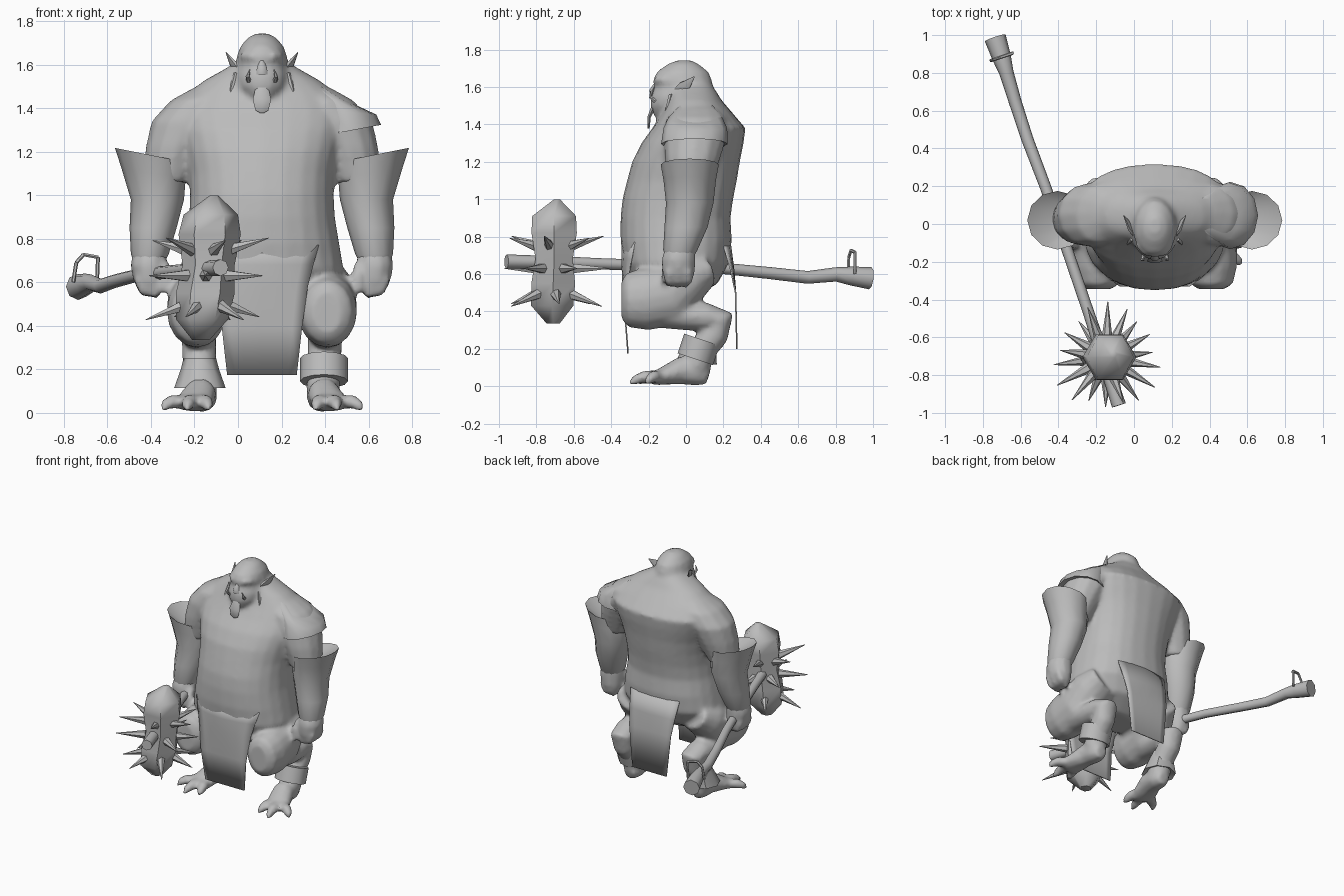
import bpy, bmesh, math
from mathutils import Vector

CX = 0.11  # symmetry plane of the body
mat = bpy.data.materials.new("clay_grey")
mat.diffuse_color = (0.5, 0.5, 0.5, 1)


def finish(name, bm, angle=45):
    bmesh.ops.recalc_face_normals(bm, faces=bm.faces)
    me = bpy.data.meshes.new(name)
    bm.to_mesh(me)
    bm.free()
    me.materials.append(mat)
    me.shade_smooth()
    me.set_sharp_from_angle(angle=math.radians(angle))
    ob = bpy.data.objects.new(name, me)
    bpy.context.collection.objects.link(ob)
    return ob


def loft(name, pts, n=12, flat=False, power=2.0, s=1, cx=CX, angle=45):
    """Skin rings (x, y, z, ra, rb[, tilt]); s = -1 mirrors about cx."""
    bm = bmesh.new()
    rings = []
    C = [Vector(p[:3]) for p in pts]
    for i, p in enumerate(pts):
        if flat:
            u, v = Vector((1, 0, 0)), Vector((0, 1, 0))
        else:
            t = (C[min(i + 1, len(C) - 1)] - C[max(i - 1, 0)]).normalized()
            ref = Vector((0, 1, 0)) if abs(t.x) > 0.85 else Vector((1, 0, 0))
            u = (ref - t * ref.dot(t)).normalized()
            v = t.cross(u)
        tilt = p[5] if len(p) > 5 else 0
        ring = []
        for k in range(n):
            a = 2 * math.pi * k / n
            c, q = math.cos(a), math.sin(a)
            ca = math.copysign(abs(c) ** (2 / power), c)
            qa = math.copysign(abs(q) ** (2 / power), q)
            w = C[i] + u * p[3] * ca + v * p[4] * qa + Vector((0, 0, tilt * c))
            ring.append(bm.verts.new((cx + s * w.x, w.y, w.z)))
        rings.append(ring)
    for a, b in zip(rings, rings[1:]):
        for k in range(n):
            j = (k + 1) % n
            bm.faces.new((a[k], a[j], b[j], b[k]))
    bm.faces.new(rings[0])
    bm.faces.new(rings[-1][::-1])
    return finish(name, bm, angle)


def stack(name, rows, **kw):
    """Horizontal sections (z, half width, front y, back y)."""
    return loft(name, [(0, (f + b) / 2, z, w, (b - f) / 2) for z, w, f, b in rows],
                flat=True, **kw)


def sheet(name, rows):
    """Hanging cloth: rows (z, half width, y, bend at the sides)."""
    bm = bmesh.new()
    cols = (-1, -0.75, -0.5, 0, 0.5, 0.75, 1)
    g = [[bm.verts.new((CX + c * w, y + bend * c * c, z)) for c in cols]
         for z, w, y, bend in rows]
    for a, b in zip(g, g[1:]):
        for k in range(len(cols) - 1):
            bm.faces.new((a[k], a[k + 1], b[k + 1], b[k]))
    ob = finish(name, bm)
    m = ob.modifiers.new("thickness", 'SOLIDIFY')
    m.thickness = 0.008
    m.offset = 0


body = []  # parts fused into one smooth skin


def flesh(*args, **kw):
    body.append(loft(*args, **kw))


# torso and head
body.append(stack("body", [
    (.47, .18, -.2, .04), (.55, .31, -.29, .17), (.66, .375, -.335, .23),
    (.78, .355, -.35, .245), (.9, .335, -.35, .238), (1.0, .33, -.34, .252),
    (1.1, .335, -.315, .272), (1.2, .355, -.288, .288), (1.3, .385, -.238, .308),
    (1.38, .40, -.18, .318), (1.46, .355, -.13, .25), (1.53, .26, -.1, .19),
    (1.58, .17, -.09, .16), (1.63, .09, -.08, .125)], n=24, power=2.3))
body.append(stack("head", [
    (1.42, .035, -.15, -.04), (1.455, .08, -.178, .04), (1.50, .12, -.192, .1),
    (1.55, .128, -.19, .13), (1.60, .114, -.168, .145), (1.63, .118, -.182, .142),
    (1.68, .102, -.158, .122), (1.722, .068, -.10, .07), (1.742, .03, -.05, .03)], n=16))
loft("nose", [(0, -.16, 1.62, .01, .01), (0, -.182, 1.58, .024, .016),
              (0, -.182, 1.555, .026, .012)], n=6, angle=60)
loft("beard", [(0, -.175, 1.49, .03, .014), (0, -.197, 1.44, .042, .01),
               (0, -.2, 1.39, .03, .008), (0, -.2, 1.378, .01, .005)], n=6)

for s, side in ((1, "left"), (-1, "right")):
    flesh(side + "_brow", [(.005, -.165, 1.63, .012, .016), (.05, -.158, 1.638, .018, .018),
                           (.095, -.11, 1.64, .012, .014)], n=6, s=s)
    loft(side + "_tusk", [(.06, -.165, 1.525, .012, .012), (.066, -.19, 1.545, .009, .009),
                          (.055, -.19, 1.578, .002, .002)], n=6, s=s)
    loft(side + "_ear", [(.10, -.05, 1.56, .016, .035), (.135, -.01, 1.60, .012, .036),
                         (.165, .045, 1.655, .002, .003)], n=6, s=s, angle=60)
    loft(side + "_hair_strand", [(.12, -.08, 1.56, .012, .012), (.142, -.10, 1.48, .009, .011),
                                 (.123, -.12, 1.385, .003, .003)], n=5, s=s)

    # arms, bracers and hands
    flesh(side + "_upper_arm", [(.24, .06, 1.49, .08, .11), (.29, .055, 1.435, .13, .16),
                                (.345, .05, 1.34, .163, .17), (.39, .035, 1.22, .145, .15),
                                (.44, .02, 1.06, .11, .11)], flat=True, s=s)
    loft(side + "_bracer", [(.47, .02, 1.12, .09, .10, .02), (.515, .02, 1.185, .16, .155, .032),
                            (.497, .02, 1.1, .147, .14, .02), (.48, .02, .98, .122, .127),
                            (.50, 0, .85, .108, .115), (.515, -.03, .73, .087, .092),
                            (.518, -.035, .69, .07, .075)], flat=True, s=s, n=12, angle=50)
    flesh(side + "_hand", [(.515, -.03, .74, .078, .083), (.52, -.04, .68, .087, .094),
                           (.515, -.04, .61, .078, .09), (.51, -.04, .56, .058, .075),
                           (.51, -.04, .535, .03, .05)], flat=True, s=s, n=10)
    flesh(side + "_thumb", [(.45, -.07, .68, .033, .033), (.435, -.11, .62, .028, .028),
                            (.455, -.12, .555, .015, .015)], n=6, s=s)
    for k in range(3):  # curled fingers
        y = -.09 + .05 * k
        flesh(f"{side}_finger_{k + 1}", [(.565, y, .62, .03, .028), (.54, y, .56, .03, .028),
                                         (.475, y - .01, .533, .018, .018)], n=6, s=s)

    # legs and feet
    flesh(side + "_thigh", [(.30, -.345, .46, .07, .10), (.30, -.315, .46, .115, .145),
                            (.30, -.22, .465, .137, .168), (.298, -.1, .485, .14, .17),
                            (.27, 0, .57, .15, .14), (.23, .1, .62, .14, .095)], n=16, s=s)
    flesh(side + "_shin", [(.30, -.15, .41, .10, .10), (.30, 0, .375, .092, .077),
                           (.295, .11, .37, .088, .077), (.29, .185, .355, .082, .077),
                           (.288, .155, .28, .08, .077), (.285, .09, .2, .077, .077),
                           (.28, .05, .1, .077, .077)], s=s)
    flesh(side + "_foot", [(.275, .12, .05, .045, .045), (.275, .06, .07, .072, .07),
                           (.285, -.03, .085, .077, .077), (.31, -.12, .055, .087, .05),
                           (.325, -.18, .035, .087, .032)], n=10, s=s)
    for k, (x, y) in enumerate(((.245, -.26), (.345, -.295), (.46, -.21))):
        bx, by = .275 + .045 * k, -.14
        flesh(f"{side}_toe_{k + 1}", [
            (bx, by, .05, .038, .038), ((bx + x) / 2, (by + y) / 2, .052, .038, .036),
            (x * .85 + bx * .15, y * .85 + by * .15, .035, .03, .028),
            (x, y - .01, .012, .01, .01)], n=7, s=s)

# fuse the flesh parts
with bpy.context.temp_override(active_object=body[0], object=body[0],
                               selected_objects=body, selected_editable_objects=body):
    bpy.ops.object.join()
m = body[0].modifiers.new("fuse", 'REMESH')
m.mode = 'VOXEL'
m.voxel_size = 0.015
m.use_smooth_shade = True
m = body[0].modifiers.new("soften", 'SMOOTH')
m.factor = 0.5
m.iterations = 6

# ankle guards: a plain tilted band and a flared one
loft("ankle_band", [(.285, .05, .145, .11, .10), (.285, .085, .25, .11, .10)], n=12)
loft("ankle_flare", [(.285, .05, .13, .08, .08), (.285, .05, .115, .118, .115),
                     (.285, .07, .20, .088, .09), (.285, .09, .25, .075, .08)],
     flat=True, s=-1, n=8)

# shoulder plate on one side only
loft("shoulder_plate", [(.27, .055, 1.50, .06, .09, -.03), (.345, .05, 1.435, .105, .145, -.03),
                        (.39, .05, 1.38, .135, .17, -.01), (.40, .045, 1.295, .147, .178, .028),
                        (.385, .045, 1.31, .11, .14, .02)], flat=True, n=12, angle=60)

# loincloth
sheet("front_cloth", [(.77, .26, -.338, .068), (.68, .235, -.342, .05), (.58, .21, -.338, .03),
                      (.4, .185, -.327, 0), (.175, .16, -.31, 0)])
sheet("back_cloth", [(.75, .20, .238, -.035), (.62, .185, .255, -.015),
                     (.5, .17, .265, 0), (.2, .14, .272, 0)])

# club shaft with widened end
loft("club_shaft", [(-.08, -.96, .667, .038, .038), (-.18, -.65, .66, .034, .034),
                    (-.24, -.47, .655, .03, .03), (-.39, -.03, .64, .03, .03),
                    (-.47, .2, .63, .03, .03), (-.565, .45, .605, .032, .032),
                    (-.63, .65, .582, .034, .034), (-.675, .8, .598, .038, .038),
                    (-.70, .88, .59, .05, .05), (-.735, .985, .578, .058, .06)],
     n=8, cx=0, angle=60)
# loop standing on the shaft end
loop = [Vector((-.70 + .95 * a, .885 + .32 * a, z))
        for a, z in ((-.06, .60), (-.045, .69), (-.01, .727), (.06, .715), (.055, .60))]
for k in range(4):
    loft(f"shaft_loop_{k + 1}", [(*loop[k], .009, .009), (*loop[k + 1], .009, .009)], n=6, cx=0)

# club head
loft("club_head", [(-.17, -.71, .335, .04, .04), (-.165, -.715, .43, .12, .13),
                   (-.15, -.71, .55, .135, .135), (-.135, -.705, .68, .12, .115),
                   (-.13, -.705, .82, .143, .14), (-.125, -.705, .91, .125, .135),
                   (-.11, -.69, .998, .02, .02)], n=6, flat=True, cx=0, angle=50)
# spikes fanning out in three staggered rows
for r, (z, elev) in enumerate(((.53, -20), (.63, 0), (.72, 16))):
    for k in range(6):
        a = 2 * math.pi * (k + .36 * r + .12) / 6
        e = math.radians(elev)
        d = Vector((math.cos(a) * math.cos(e), math.sin(a) * math.cos(e), math.sin(e)))
        c = Vector((-.145, -.71, z))
        b, t = c + d * .1, c + d * (.30 if k % 2 else .26)
        loft(f"spike_{r + 1}_{k + 1}", [(*b, .03, .03), (*t, .002, .002)], n=6, cx=0)
